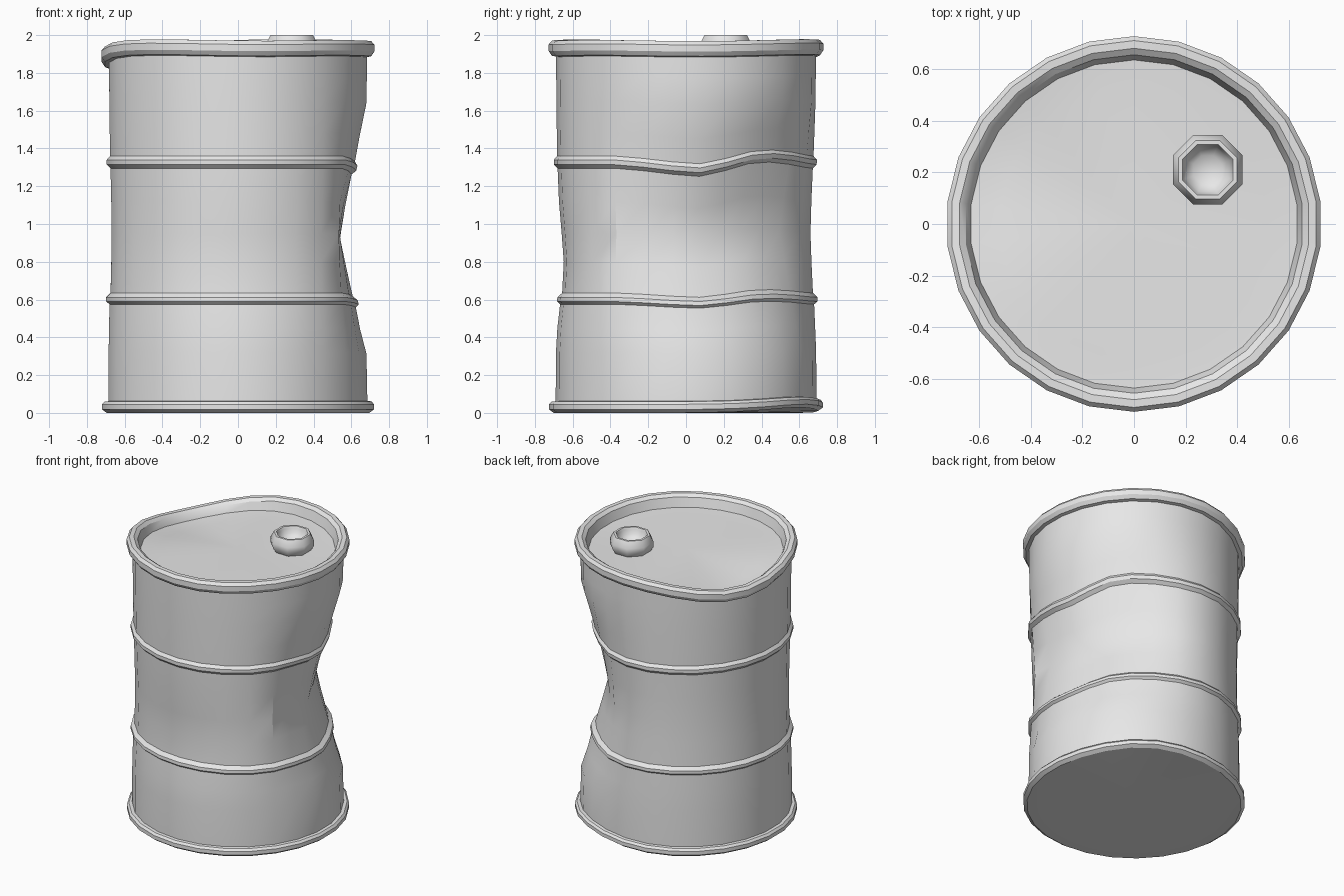
import bpy, bmesh, math

if "Cube" in bpy.data.objects:
    bpy.data.objects.remove(bpy.data.objects["Cube"])

SIDES = 26

def lerp_table(t, x):
    """Piecewise linear lookup."""
    if x <= t[0][0]:
        return t[0][1]
    for (x0, y0), (x1, y1) in zip(t, t[1:]):
        if x <= x1:
            return y0 + (y1 - y0) * (x - x0) / (x1 - x0)
    return t[-1][1]

def bump(deg, centre, width):
    d = (deg - centre + 180) % 360 - 180
    return math.exp(-(d / width) ** 2)

# side dent: depth by angle, strength by height, sag of the hoops by angle
DENT_ANGLE = [(-50, 0), (-37, .01), (-20, .10), (0, .145), (22, .175), (45, .165),
              (60, .125), (75, .055), (90, .015), (105, 0)]
DENT_HEIGHT = [(.3, 0), (.43, .25), (.6, .47), (.65, .55), (.95, 1), (1.25, .66),
               (1.36, .45), (1.47, .3), (1.66, 0)]
SAG_ANGLE = [(-30, 0), (-10, -.03), (8, -.045), (22, -.01), (40, .04), (60, .025), (80, 0)]
SAG_HEIGHT = [(.1, 0), (.6, .5), (1.33, 1), (1.8, 0)]

def deform(r, deg, z):
    a = (deg + 180) % 360 - 180
    r2 = r - lerp_table(DENT_ANGLE, a) * lerp_table(DENT_HEIGHT, z)
    # shallow hollow on the front
    r2 -= .03 * bump(a, -90, 40) * math.exp(-((z - .75) / .25) ** 2)
    z2 = z + lerp_table(SAG_ANGLE, a) * lerp_table(SAG_HEIGHT, z)
    # bent top rim and lifted bottom rim
    top = min(1, max(0, (z - 1.6) / .3))
    inner = .7 if r < .65 else 1
    z2 -= top * inner * (.09 * bump(a, 153, 38) + .012 * bump(a, 5, 40) + .01 * bump(a, -80, 35))
    z2 += .03 * bump(a, 60, 30) * max(0, 1 - z / .35)
    return r2, z2

def lathe(name, profile, sides, start, centre, mat, fn=None, angle=30):
    bm = bmesh.new()
    rings = []
    for r, z in profile:
        if r == 0:
            rings.append([bm.verts.new((centre[0], centre[1], z))])
            continue
        ring = []
        for i in range(sides):
            d = start + i * 360 / sides
            rr, zz = fn(r, d, z) if fn else (r, z)
            t = math.radians(d)
            ring.append(bm.verts.new((centre[0] + rr * math.cos(t),
                                      centre[1] + rr * math.sin(t), zz)))
        rings.append(ring)
    for a, b in zip(rings, rings[1:]):
        for i in range(sides):
            j = (i + 1) % sides
            if len(a) == 1:
                bm.faces.new((a[0], b[j], b[i]))
            elif len(b) == 1:
                bm.faces.new((a[i], a[j], b[0]))
            else:
                bm.faces.new((a[i], a[j], b[j], b[i]))
    bmesh.ops.recalc_face_normals(bm, faces=bm.faces)
    me = bpy.data.meshes.new(name)
    bm.to_mesh(me)
    bm.free()
    me.materials.append(mat)
    ob = bpy.data.objects.new(name, me)
    bpy.context.collection.objects.link(ob)
    bpy.ops.object.select_all(action='DESELECT')
    ob.select_set(True)
    bpy.context.view_layer.objects.active = ob
    bpy.ops.object.shade_smooth_by_angle(angle=math.radians(angle))
    return ob

grey = bpy.data.materials.new("plain_grey")
grey.diffuse_color = (.8, .8, .8, 1)
grey.use_nodes = True
grey.node_tree.nodes["Principled BSDF"].inputs["Base Color"].default_value = grey.diffuse_color

# barrel: base, bottom rim, wall with two hoops, top rim, sunken lid
profile = [(0, 0), (.70, 0), (.725, .018), (.725, .045), (.712, .06), (.69, .062),
           (.69, .32), (.688, .45), (.685, .575),
           (.703, .59), (.703, .612), (.68, .635),
           (.676, .8), (.674, .95), (.676, 1.12), (.68, 1.295),
           (.70, 1.315), (.70, 1.34), (.682, 1.36),
           (.684, 1.48), (.686, 1.65), (.687, 1.78), (.687, 1.895),
           (.71, 1.90), (.727, 1.925), (.727, 1.96), (.71, 1.98), (.68, 1.98),
           (.655, 1.962), (.635, 1.895), (.52, 1.89), (0, 1.89)]
lathe("barrel", profile, SIDES, 90, (0, 0), grey, deform)

# filler cap: octagonal collar with a rounded hollow
k = 1 / math.cos(math.pi / 8)
cap = [(.115, 1.885), (.135, 1.92), (.135, 1.955), (.113, 2.0), (.098, 2.0),
       (.092, 1.985), (.085, 1.955), (.055, 1.93), (0, 1.92)]
lathe("filler_cap", [(r * k, z) for r, z in cap], 8, 22.5, (.285, .21), grey, angle=50)
